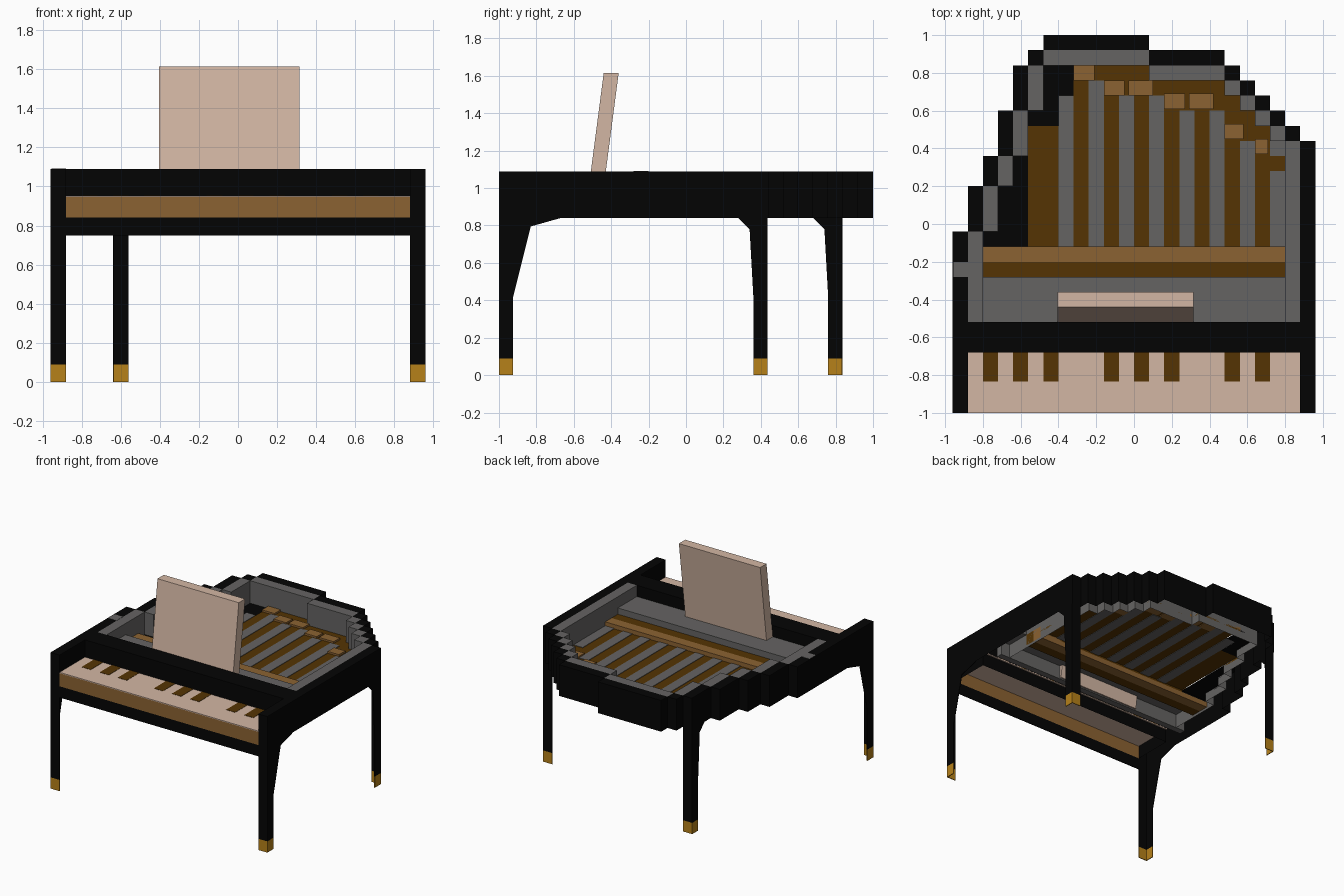
import bpy, bmesh

if "Cube" in bpy.data.objects:
    bpy.data.objects.remove(bpy.data.objects["Cube"])

def material(name, rgb):
    m = bpy.data.materials.new(name)
    m.diffuse_color = (*rgb, 1)
    m.use_nodes = True
    m.node_tree.nodes["Principled BSDF"].inputs["Base Color"].default_value = m.diffuse_color
    return m

BLACK = material("black lacquer", (.0012, .0012, .0012))
GREY = material("iron grey", (.13, .126, .123))
BROWN = material("dark brown wood", (.09, .034, .001))
TAN = material("tan wood", (.26, .123, .032))
CREAM = material("pale ivory", (.65, .47, .37))
GOLD = material("brass", (.47, .22, .01))

def finish(name, bm, mat, recalc=True):
    if recalc:
        bmesh.ops.recalc_face_normals(bm, faces=bm.faces)
    me = bpy.data.meshes.new(name)
    bm.to_mesh(me)
    bm.free()
    me.materials.append(mat)
    ob = bpy.data.objects.new(name, me)
    bpy.context.collection.objects.link(ob)
    return ob

def profile(name, pts, x0, x1, mat):
    """Side profile (y, z) extruded along x."""
    bm = bmesh.new()
    f = bm.faces.new([bm.verts.new((x0, y, z)) for y, z in pts])
    r = bmesh.ops.extrude_face_region(bm, geom=[f])
    bmesh.ops.translate(bm, vec=(x1 - x0, 0, 0),
                        verts=[v for v in r["geom"] if isinstance(v, bmesh.types.BMVert)])
    # close the starting side if the extrusion consumed it
    bmesh.ops.holes_fill(bm, edges=[e for e in bm.edges if e.is_boundary])
    return finish(name, bm, mat)

def box(name, x0, x1, y0, y1, z0, z1, mat):
    return profile(name, [(y0, z0), (y1, z0), (y1, z1), (y0, z1)], x0, x1, mat)

S = .08
def cells(name, cs, z0, z1, mat, joined=frozenset()):
    """Stepped shell of grid cells, open below, with no walls towards joined cells."""
    bm, vs = bmesh.new(), {}
    solid = cs | joined
    def v(i, j, z):
        if (i, j, z) not in vs:
            vs[i, j, z] = bm.verts.new((-.96 + S * i, -1 + S * j, z))
        return vs[i, j, z]
    for i, j in cs:
        c = [(i, j), (i + 1, j), (i + 1, j + 1), (i, j + 1)]
        bm.faces.new([v(*p, z1) for p in c])
        for k, (di, dj) in enumerate([(0, -1), (1, 0), (0, 1), (-1, 0)]):
            if (i + di, j + dj) not in solid:
                a, b = c[k], c[(k + 1) % 4]
                bm.faces.new([v(*a, z0), v(*b, z0), v(*b, z1), v(*a, z1)])
    return finish(name, bm, mat, False)

# Stepped outline: first and last column of each row
lo = [0] * 12 + [1] * 3 + [2] * 2 + [3] * 3 + [4] * 3 + [5, 6]
hi = [24] * 18 + [23, 22, 21, 20, 19, 18, 13]
body = {(i, j) for j in range(25) for i in range(lo[j], hi[j])}
def inner(cs):
    return {(i, j) for i, j in cs
            if {(i + 1, j), (i - 1, j), (i, j + 1), (i, j - 1)} <= cs}
core = inner(body)
floor = inner(core)

# Case: black rim with front band, grey lining
rim = {c for c in body - core if c[1] > 0 or c[0] in (0, 23)}
rim |= {(i, j) for i in range(24) for j in (4, 5)}
lining = {c for c in core - floor if c[1] > 5}
cells("case_rim", rim, .84, 1.09, BLACK, lining)
cells("rim_lining", lining, .84, 1.09, GREY, rim)
box("rim_inlay", -.955, -.88, -.28, -.2, 1.088, 1.092, GREY)

# Soundboard and black floor at the curved side
deck = {c for c in floor if c[1] >= 11}
side = {(i, j) for i, j in deck if i < 5 or (j >= 19 and i < 7) or (j >= 21 and i < 8)}
cells("side_floor", side, .90, .91, BLACK, deck)
cells("soundboard", deck - side, .90, .915, BROWN, deck)

# Grey frame bars, flush with the soundboard
for k, top in enumerate([.68, .76, .68, .68, .6, .6, .44]):
    x = -.4 + .16 * k
    box("frame_bar", x, x + S, -.12, top, .911, .919, GREY)
box("frame_edge", .72, .8, -.12, .28, .911, .919, GREY)
box("frame_corner", .72, .8, .36, .44, .911, .919, GREY)

# Bridge blocks at the ends of the bars
for x0, x1, y in [(-.32, -.21, .76), (-.16, -.05, .68), (-.03, .1, .68), (.16, .27, .61),
                  (.29, .42, .61), (.48, .58, .45), (.64, .71, .37)]:
    box("bridge_block", x0, x1, y, y + S, .91, .93, TAN)

# Pin block beam and grey plate behind the front band
box("pin_block_back", -.8, .8, -.2, -.12, .86, .95, TAN)
box("pin_block_front", -.8, .8, -.28, -.2, .86, .95, BROWN)
box("front_plate", -.88, .88, -.52, -.28, .95, 1.0, GREY)
box("front_plate_wall", -.88, .88, -.52, -.47, .84, .96, GREY)

# Music stand
profile("music_stand", [(-.54, .85), (-.46, .85), (-.36, 1.615), (-.44, 1.615)],
        -.405, .315, CREAM)

# Keyboard: thin boards, open below
T = .006
box("key_slip", -.88, .88, -1, -1 + T, .75, .84, BLACK)
box("key_front", -.88, .88, -1, -1 + T, .84, .945, TAN)
box("white_keys", -.88, .88, -1, -.67, .943, .952, CREAM)
for x in (-.8, -.64, -.48, -.16, 0, .16, .48, .64):
    box("dark_key", x, x + S, -.835, -.67, .948, .954, BROWN)

# Legs: two outer boards each, bracket on the side board, brass feet
def leg(name, x, y, out_x, out_y, pts):
    w = S * .95
    sx = x + S - T if out_x > 0 else x
    sy = y + w - T if out_y > 0 else y
    profile(name + "_side", [(y, .09), (y + w, .09)] + pts, sx, sx + T, BLACK)
    box(name + "_face", x, x + S, sy, sy + T, .09, .845, BLACK)
    box(name + "_foot_side", sx, sx + T, y, y + w, 0, .09, GOLD)
    box(name + "_foot_face", x, x + S, sy, sy + T, 0, .09, GOLD)

for x, s in ((-.96, -1), (.88, 1)):
    leg("front_leg", x, -1, s, -1, [(-.924, .42), (-.83, .795), (-.67, .84), (-1, .84)])
for x, y, s in ((.88, .36, 1), (-.64, .76, -1)):
    leg("back_leg", x, y, s, 1, [(y + .076, .84), (y - S, .84), (y - .02, .78), (y, .42)])
